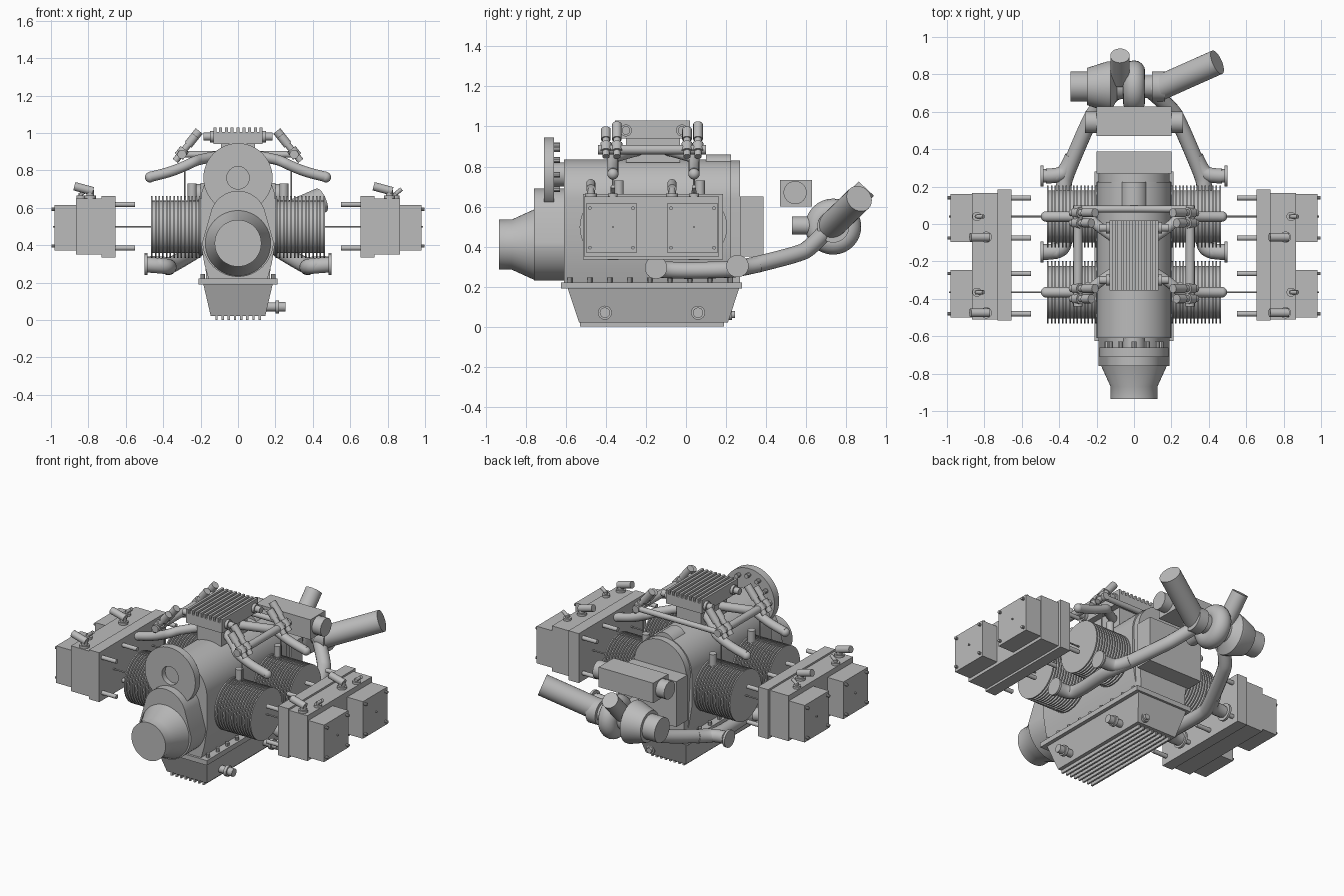
import bpy, bmesh, math
from mathutils import Vector

if "Cube" in bpy.data.objects:
    bpy.data.objects.remove(bpy.data.objects["Cube"], do_unlink=True)

metal = bpy.data.materials.new("cast_grey_metal")
metal.use_nodes = True
GREY = (0.5, 0.5, 0.5, 1)
metal.diffuse_color = GREY
metal.node_tree.nodes["Principled BSDF"].inputs["Base Color"].default_value = GREY


def finish(name, bm):
    bmesh.ops.recalc_face_normals(bm, faces=bm.faces)
    for f in bm.faces:
        f.smooth = True
    for e in bm.edges:
        e.smooth = len(e.link_faces) == 2 and e.calc_face_angle() < math.radians(35)
    me = bpy.data.meshes.new(name)
    bm.to_mesh(me)
    bm.free()
    me.materials.append(metal)
    ob = bpy.data.objects.new(name, me)
    bpy.context.collection.objects.link(ob)
    return ob


def box(name, x, y, z, top=(1, 1)):
    """Box from ranges; the lower face can be shrunk by a factor per axis."""
    bm = bmesh.new()
    bmesh.ops.create_cube(bm, size=1)
    for v in bm.verts:
        k = top if v.co.z < 0 else (1, 1)
        v.co = Vector([(r[0] + r[1]) / 2 + c * (r[1] - r[0]) * s
                       for r, c, s in zip((x, y, z), v.co, (*k, 1))])
    return finish(name, bm)


def lathe(name, base, direction, profile, n=32):
    """Revolve (radius, distance) points about an axis, closed at both ends."""
    bm = bmesh.new()
    base, d = Vector(base), Vector(direction).normalized()
    u = d.orthogonal().normalized()
    w = d.cross(u)
    rings = [[bm.verts.new(base + d * t + r * (u * math.cos(a) + w * math.sin(a)))
              for a in (math.tau * i / n for i in range(n))] for r, t in profile]
    for p, q in zip(rings, rings[1:]):
        for i in range(n):
            j = (i + 1) % n
            bm.faces.new((p[i], p[j], q[j], q[i]))
    bm.faces.new(rings[0])
    bm.faces.new(rings[-1])
    return finish(name, bm)


def rod(name, a, b, r, n=20):
    a, b = Vector(a), Vector(b)
    return lathe(name, a, b - a, [(r, 0), (r, (b - a).length)], n)


def prism(name, pts, y0, y1):
    bm = bmesh.new()
    f = bm.faces.new([bm.verts.new((x, y0, z)) for x, z in pts])
    ext = bmesh.ops.extrude_face_region(bm, geom=[f])["geom"]
    for v in ext:
        if isinstance(v, bmesh.types.BMVert):
            v.co.y = y1
    return finish(name, bm)


def pipe(name, pts, r):
    cu = bpy.data.curves.new(name, "CURVE")
    cu.dimensions = "3D"
    cu.bevel_depth, cu.bevel_resolution, cu.use_fill_caps = r, 5, True
    sp = cu.splines.new("NURBS")
    sp.points.add(len(pts) - 1)
    for p, c in zip(sp.points, pts):
        p.co = (*c, 1)
    sp.order_u, sp.resolution_u, sp.use_endpoint_u = 3, 8, True
    cu.materials.append(metal)
    ob = bpy.data.objects.new(name, cu)
    bpy.context.collection.objects.link(ob)


def ball(name, c, r):
    bm = bmesh.new()
    bmesh.ops.create_uvsphere(bm, u_segments=20, v_segments=12, radius=r)
    bmesh.ops.translate(bm, verts=bm.verts, vec=c)
    finish(name, bm)


def arc(cz, r, a0, a1, n=24):
    return [(r * math.cos(math.radians(a0 + (a1 - a0) * i / n)),
             cz + r * math.sin(math.radians(a0 + (a1 - a0) * i / n))) for i in range(n + 1)]


Y, F = (0, 1, 0), (0.04, -0.365)   # front-to-back axis, cylinder stations

# Crankcase with front housing and rear accessory block
prism("crankcase", [(-.2, .42), (-.18, .3), (-.155, .21), (.155, .21), (.18, .3), (.2, .42)]
      + arc(.635, .2, 0, 180), -.61, .225)
prism("rear_case_cover", [(-.17, .21), (.17, .21)] + arc(.64, .19, 0, 180), .225, .27)
prism("front_housing", arc(.42, .19, 180, 360) + arc(.54, .15, 10, 170), -.76, -.61)
box("accessory_block", (-.2, .2), (.27, .387), (.35, .65))
rod("case_top_boss", (0, .1, .785), (0, .225, .785), .075)
lathe("nose_cone", (0, -.935, .41), Y, [(.125, 0), (.125, .065), (.175, .175), (.18, .2)], 48)
lathe("front_flange", (0, -.71, .76), Y, [(.06, .035), (.06, 0), (.185, 0), (.185, .05)], 48)
rod("flange_shaft", (0, -.66, .76), (0, -.6, .76), .06)
for i in range(12):
    a = math.tau * i / 12
    x, z = .145 * math.cos(a), .76 + .145 * math.sin(a)
    rod("flange_bolt", (x, -.665, z), (x, -.628, z), .014, 10)

# Sump
box("sump_flange", (-.21, .21), (-.625, .28), (.19, .222))
box("sump_pan", (-.185, .185), (-.59, .265), (.022, .19), (.79, .87))
for i in range(8):
    x = -.115 + i * .033
    box("sump_rib", (x - .006, x + .006), (-.53, .19), (0, .025))
for y in (-.405, .06):
    lathe("drain_plug", (.14, y, .07), (1, 0, 0), [(.024, 0), (.024, .06), (.035, .06), (.035, .08),
                                                 (.026, .08), (.026, .115)], 16)
lathe("rear_drain_plug", (.1, .19, .06), Y, [(.028, 0), (.028, .04), (.018, .04), (.018, .055)], 12)
for s in (1, -1):
    for i in range(9):
        rod("sump_bolt", (s * .188, -.58 + i * .1, .22), (s * .188, -.58 + i * .1, .245), .012, 8)

for s in (1, -1):
    X = (s, 0, 0)

    def xr(a, b):
        return tuple(sorted((s * a, s * b)))

    # Cylinder barrels, rods and cylinder heads
    box("head_gasket_block", xr(.655, .73), (-.515, .185), (.335, .662))
    box("cylinder_head", xr(.73, .865), (-.51, .165), (.35, .65))
    for y in F:
        fins = [(.14, .18)]
        for i in range(14):
            t = .2 + i * .0197
            fins += [(.14, t), (.166, t), (.166, t + .008), (.14, t + .008)]
        lathe("finned_cylinder", (0, y, .498), X, fins, 40)
        rod("cylinder_mount", (s * .15, y, .498), (s * .21, y, .498), .15)
        rod("long_rod", (s * .45, y, .498), (s * .99, y, .498), .005, 8)
        rod("case_post", (s * .245, y + .03, .62), (s * .245, y + .03, .73), .024)
        lo, hi = y - .135, y + .12
        box("valve_cover", xr(.865, .98), (lo, hi), (.37, .615))
        for cy in (lo + .02, hi - .02):
            for cz in (.395, .592):
                rod("cover_screw", (s * .975, cy, cz), (s * .998, cy, cz), .009, 10)
            for cz in (.385, .618):
                rod("head_stud", (s * .55, cy, cz), (s * .66, cy, cz), .014, 12)

        # Plugs and sensors on the head; the connectors point the same way on both sides
        bx, py = s * .8 + .01, y - .11
        lathe("plug_base", (bx, py, .635), (0, 0, 1), [(.03, 0), (.03, .03), (.02, .03), (.02, .06)], 16)
        rod("plug_connector", (bx + .015, py, .688), (bx - .085, py, .715), .023)
        lathe("sensor_base", (s * .84, y, .64), (0, 0, 1), [(.025, 0), (.025, .025), (.012, .025), (.012, .04)], 12)
        rod("sensor_tip", (s * .84 - .005, y, .668), (s * .84 + .035, y, .7), .011, 12)

        # Intake runner from the plenum to each cylinder
        mid = -.165 + (.06 if y > -.1 else -.06)
        pipe("intake_runner", [(s * .47, y, .765), (s * .38, y, .785), (s * .29, y, .82),
                               (s * .24, y, .845), (s * .2, y + (mid - y) * .35, .86),
                               (s * .06, mid, .885)], .028)
        ball("runner_end", (s * .47, y, .763), .028)
        rod("balance_wire", (s * .285, y, .64), (s * .285, y, .83), .004, 8)
        for off, top in ((.02, 1.01), (-.035, .985)):
            lathe("injector", (s * .335, y + off, .85), (-.62 * s, 0, .78),
                  [(.018, 0), (.018, .03), (.028, .03), (.028, .08), (.018, .08),
                   (.018, .11), (.024, .11), (.024, (top - .85) / .78)], 16)
        lathe("plenum_connector", (s * .12, -.02 if y > -.1 else -.3, .98), X,
              [(.03, 0), (.03, .03), (.021, .03), (.021, .065)], 16)
    rod("fuel_rail", (s * .3, -.44, .885), (s * .3, .1, .885), .024)

    # Exhaust: port flanges and header pipes
    for y, z in ((.257, .303), (-.15, .295)):
        lathe("exhaust_flange", (s * .41, y, z), X, [(.036, 0), (.036, .075), (.056, .075), (.056, .09)], 24)
    pipe("exhaust_elbow", [(s * .49, -.15, .295), (s * .42, -.15, .29), (s * .37, -.12, .285),
                           (s * .37, .0, .28), (s * .38, .2, .285), (s * .36, .27, .29),
                           (s * .24, .55, .36), (s * .2, .62, .39), (s * .08, .72, .5)], .042)
    pipe("rear_exhaust_elbow", [(s * .47, .257, .303), (s * .4, .257, .3), (s * .36, .29, .295),
                                (s * .33, .36, .31)], .04)
    rod("intercooler_end", (s * .19, .545, .67), (s * .262, .545, .67), .058)

# Finned control box on the plenum and the crossover tubes
box("intake_plenum", (-.09, .09), (-.3, -.03), (.82, .95))
box("control_box", (-.132, .132), (-.355, .02), (.94, 1.005))
for i in range(9):
    x = -.124 + i * .031
    box("control_box_fin", (x - .008, x + .008), (-.355, .02), (1.0, 1.03))
rod("crossover_tube", (-.3, .08, .885), (.3, .08, .885), .018)

# Rear intercooler box
box("intercooler", (-.2, .2), (.47, .628), (.6, .732))

# Turbocharger and tailpipe
C = (0, .735, .5)
bm = bmesh.new()
N, M = 32, 16
grid = [[bm.verts.new((.06 * math.sin(b), C[1] + (.08 + .06 * math.cos(b)) * math.cos(a),
                       C[2] + (.08 + .06 * math.cos(b)) * math.sin(a)))
         for b in (math.tau * j / M for j in range(M))] for a in (math.tau * i / N for i in range(N))]
for i in range(N):
    for j in range(M):
        bm.faces.new((grid[i][j], grid[(i + 1) % N][j], grid[(i + 1) % N][(j + 1) % M], grid[i][(j + 1) % M]))
finish("turbine_volute", bm)
lathe("compressor_housing", (-.34, C[1], C[2]), (1, 0, 0),
      [(.08, 0), (.08, .09), (.1, .09), (.135, .2), (.135, .215), (.07, .25), (.06, .34)], 40)
lathe("turbine_outlet", (0, C[1], C[2]), (1, 0, 0), [(.06, 0), (.06, .095), (.08, .095), (.08, .165)])
rod("tailpipe", (.12, .72, .5), (.445, .865, .64), .068, 32)
rod("compressor_outlet", (-.075, .77, .55), (-.075, .9, .69), .052, 32)
rod("turbo_inlet_stub", (0, .53, .505), (0, .66, .505), .045)
